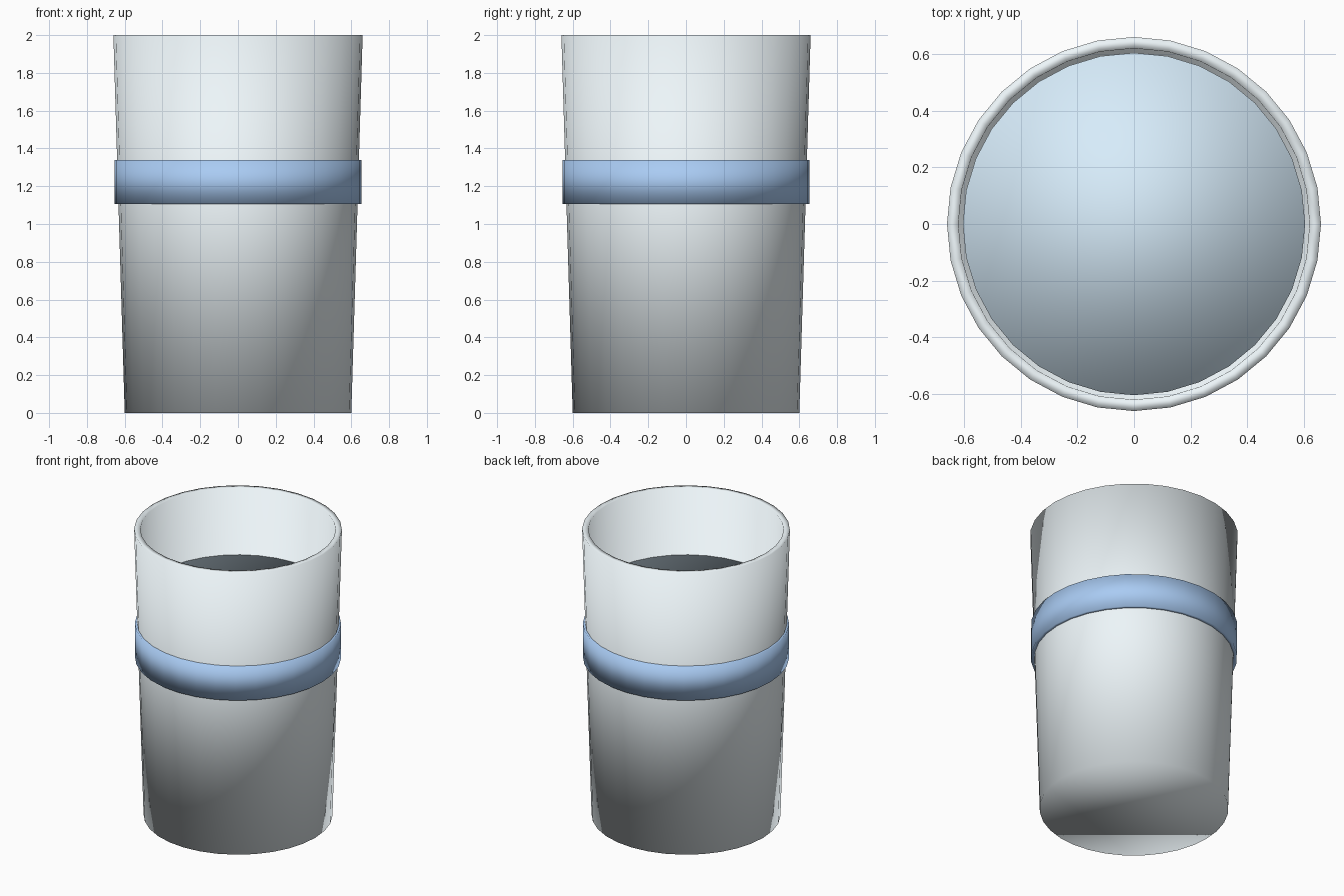
import bpy, bmesh, math

if "Cube" in bpy.data.objects:
    bpy.data.objects.remove(bpy.data.objects["Cube"])

SIDES = 32


def material(name, rgb):
    m = bpy.data.materials.new(name)
    m.diffuse_color = (*rgb, 1)
    m.use_nodes = True
    m.node_tree.nodes["Principled BSDF"].inputs["Base Color"].default_value = m.diffuse_color
    return m


def lathe(name, profile, mat, closed=False):
    """Revolve (radius, z) points; open profiles get flat caps, closed ones form a ring."""
    bm = bmesh.new()
    rings = [[bm.verts.new((r * math.cos(2 * math.pi * i / SIDES),
                            r * math.sin(2 * math.pi * i / SIDES), z))
              for i in range(SIDES)] for r, z in profile]
    pairs = list(zip(rings, rings[1:]))
    if closed:
        pairs.append((rings[-1], rings[0]))
    else:
        bm.faces.new(rings[0][::-1])
        bm.faces.new(rings[-1])
    for a, b in pairs:
        for i in range(SIDES):
            j = (i + 1) % SIDES
            bm.faces.new((a[i], a[j], b[j], b[i]))
    bmesh.ops.recalc_face_normals(bm, faces=bm.faces)
    for f in bm.faces:
        f.smooth = True
    mesh = bpy.data.meshes.new(name)
    bm.to_mesh(mesh)
    bm.free()
    mesh.materials.append(mat)
    obj = bpy.data.objects.new(name, mesh)
    bpy.context.collection.objects.link(obj)
    return obj


# tapered hollow cup: outer wall, rim, inner wall, inner floor
lathe("cup", [(0.60, 0), (0.66, 2.0), (0.62, 2.0), (0.562, 0.05)],
      material("pale_glass", (0.85, 0.92, 0.95)))

# straight band around the cup
lathe("band", [(0.655, 1.105), (0.655, 1.34), (0.625, 1.34), (0.625, 1.105)],
      material("blue", (0.40, 0.60, 0.90)), closed=True)

# liquid filling the cup
lathe("liquid", [(0.562, 0.06), (0.604, 1.54)],
      material("light_blue", (0.68, 0.84, 0.96)))
